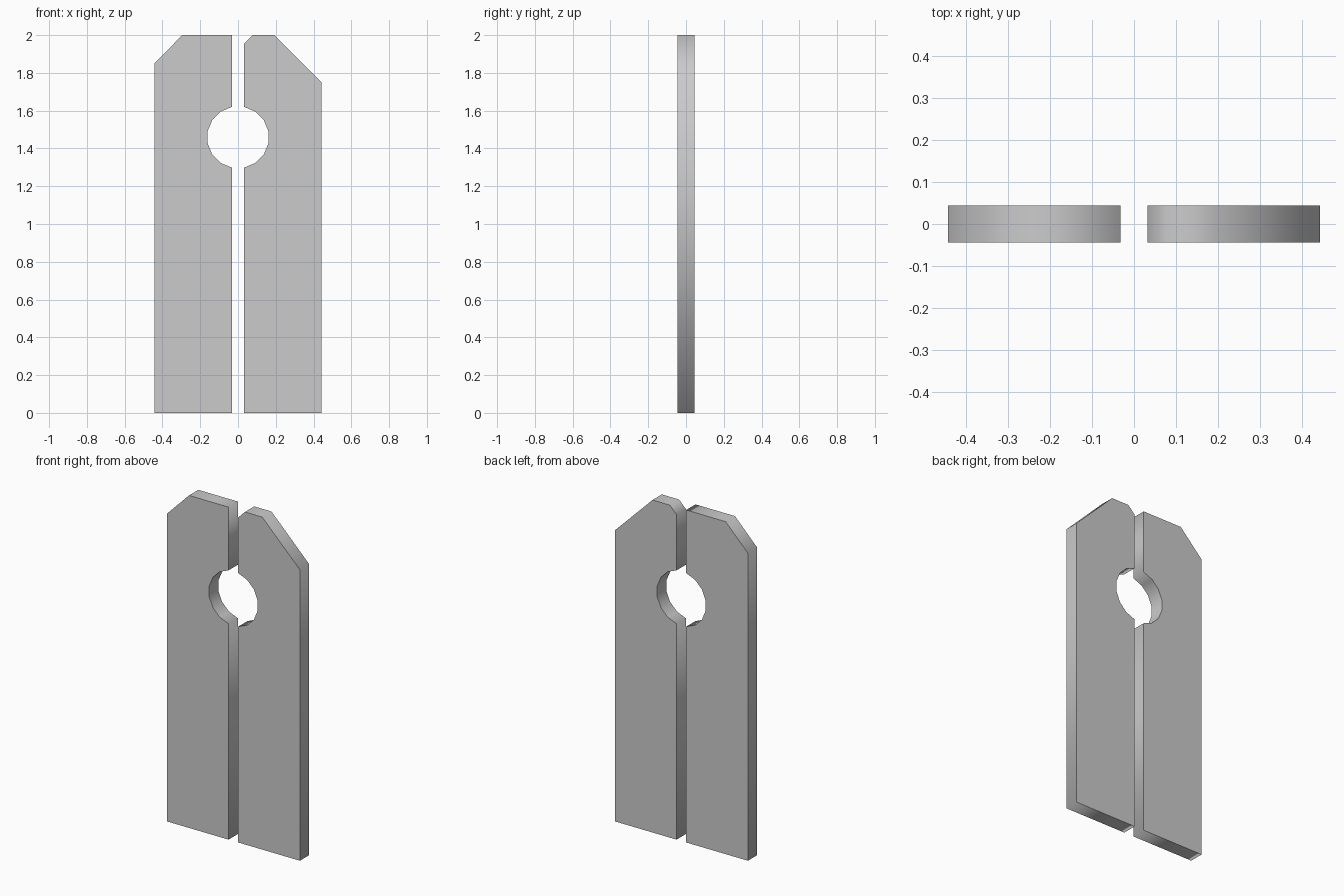
import bpy, bmesh
from math import sin, cos, radians

if "Cube" in bpy.data.objects:
    bpy.data.objects.remove(bpy.data.objects["Cube"])

HALF_T = 0.044          # half of the plate thickness
R, HOLE_Z = 0.164, 1.459  # 16-sided round opening shared by both plates
INNER = R * sin(radians(11.25))
OUTER = 0.443


def plate(name, side, top):
    """Extrude a plate outline; side is -1 (left) or 1 (right)."""
    arc = [(R * cos(radians(a)), HOLE_Z + R * sin(radians(a)))
           for a in (-78.75 + 22.5 * k for k in range(8))]
    outline = [(OUTER, 0), (INNER, 0)] + arc + top
    bm = bmesh.new()
    verts = [bm.verts.new((side * x, -HALF_T, z)) for x, z in outline]
    front = bm.faces.new(verts)
    ext = bmesh.ops.extrude_face_region(bm, geom=[front], use_keep_orig=True)
    new = [v for v in ext["geom"] if isinstance(v, bmesh.types.BMVert)]
    bmesh.ops.translate(bm, verts=new, vec=(0, 2 * HALF_T, 0))
    bmesh.ops.recalc_face_normals(bm, faces=bm.faces)
    # rim is smooth all round, front and back stay flat
    for f in bm.faces:
        f.smooth = abs(f.normal.y) < 0.5
    for e in bm.edges:
        e.smooth = len({f.smooth for f in e.link_faces}) == 1
    me = bpy.data.meshes.new(name)
    bm.to_mesh(me)
    bm.free()
    ob = bpy.data.objects.new(name, me)
    bpy.context.collection.objects.link(ob)
    return ob


# left plate: square inner top corner, small outer chamfer
plate("left_plate", -1, [(INNER, 2.0), (0.295, 2.0), (OUTER, 1.85)])
# right plate: clipped inner corner, large outer chamfer
plate("right_plate", 1, [(INNER, 1.955), (0.077, 2.0), (0.192, 2.0), (OUTER, 1.75)])
